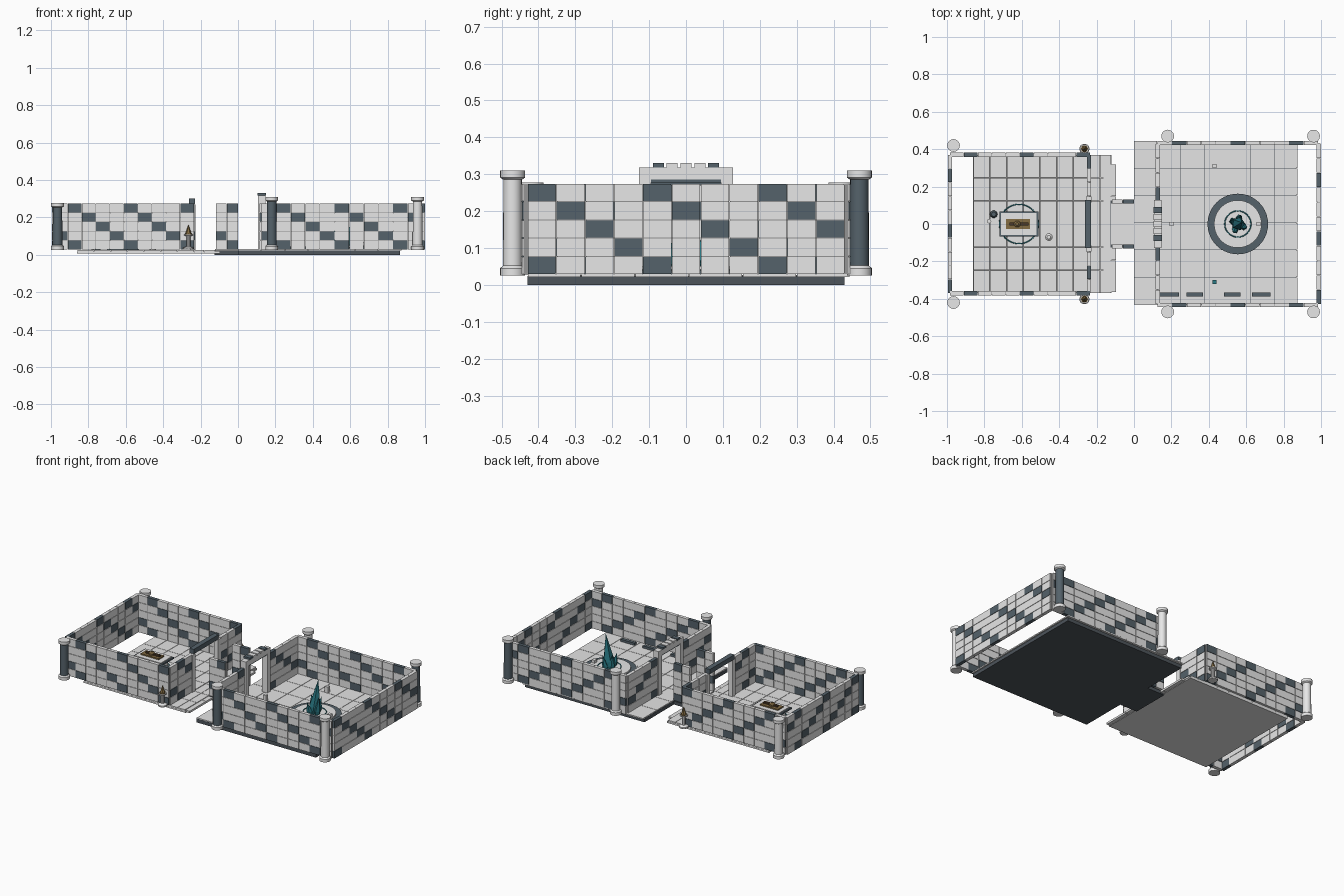
import bpy, bmesh, math
from mathutils import Matrix

if "Cube" in bpy.data.objects:
    bpy.data.objects.remove(bpy.data.objects["Cube"])

def mat(name, r, g, b):
    m = bpy.data.materials.new(name)
    m.diffuse_color = (r, g, b, 1)
    m.use_nodes = True
    m.node_tree.nodes["Principled BSDF"].inputs["Base Color"].default_value = m.diffuse_color
    return m

LIGHT = mat("pale stone", 0.81, 0.81, 0.81)
DARK = mat("slate stone", 0.09, 0.122, 0.145)
GROUT = mat("grout", 0.30, 0.30, 0.30)
FLOOR = mat("floor stone", 0.78, 0.78, 0.78)
SLAB = mat("slate slab", 0.075, 0.09, 0.105)
TEAL = mat("teal crystal", 0.022, 0.19, 0.23)
BRONZE = mat("bronze", 0.23, 0.15, 0.055)
BROWN = mat("dark brown", 0.07, 0.04, 0.02)

def finish(name, bm, mats):
    me = bpy.data.meshes.new(name)
    bm.to_mesh(me)
    bm.free()
    for m in mats:
        me.materials.append(m)
    ob = bpy.data.objects.new(name, me)
    bpy.context.collection.objects.link(ob)
    return ob

def add_box(bm, x0, x1, y0, y1, z0, z1, idx=0):
    M = Matrix.Translation(((x0 + x1) / 2, (y0 + y1) / 2, (z0 + z1) / 2)) @ \
        Matrix.Diagonal((x1 - x0, y1 - y0, z1 - z0, 1))
    vs = bmesh.ops.create_cube(bm, size=1, matrix=M)["verts"]
    for f in {f for v in vs for f in v.link_faces}:
        f.material_index = idx

def box(name, x0, x1, y0, y1, z0, z1, m):
    bm = bmesh.new()
    add_box(bm, x0, x1, y0, y1, z0, z1)
    return finish(name, bm, [m])

def lathe(name, x, y, profile, mats, seg=20, pick=None):
    """Turned shape from (radius, z) points."""
    bm = bmesh.new()
    rings = [[bm.verts.new((x + r * math.cos(2 * math.pi * i / seg),
                            y + r * math.sin(2 * math.pi * i / seg), z))
              for i in range(seg)] for r, z in profile]
    for k in range(len(rings) - 1):
        for i in range(seg):
            j = (i + 1) % seg
            f = bm.faces.new((rings[k][i], rings[k][j], rings[k + 1][j], rings[k + 1][i]))
            f.material_index = pick(k) if pick else 0
    bm.faces.new(rings[0][::-1])
    f = bm.faces.new(rings[-1])
    f.material_index = pick(len(rings) - 2) if pick else 0
    return finish(name, bm, mats)

def ring(name, x, y, z, radius, thick, m):
    bpy.ops.mesh.primitive_torus_add(location=(x, y, z), major_radius=radius, minor_radius=thick,
                                     major_segments=40, minor_segments=6)
    ob = bpy.context.object
    ob.name = name
    ob.data.materials.append(m)

Z0, Z1, T, GAP = 0.028, 0.275, 0.011, 0.0025

def wall(name, axis, at, a, b, cols, shift, skip=()):
    """Block wall with diagonal bands of slate blocks on a thin grout core."""
    bm = bmesh.new()
    w, h = (b - a) / cols, (Z1 - Z0) / 5

    def put(p, q, t, lo, hi, idx):
        if axis == "x":
            add_box(bm, p, q, at - t, at + t, lo, hi, idx)
        else:
            add_box(bm, at - t, at + t, p, q, lo, hi, idx)
    for c in range(cols):
        if c in skip:
            continue
        put(a + c * w + .002, a + c * w + w - .0005, T - 0.003, Z0 + .004, Z1 - .004, 2)
        for r in range(5):
            top = Z1 - r * h
            put(a + c * w + GAP / 2, a + (c + 1) * w - GAP / 2, T,
                top - h + GAP / 2, top - GAP / 2, 1 if (c - shift - r) % 4 == 0 else 0)
    return finish(name, bm, [LIGHT, DARK, GROUT])

def tiles(name, x0, x1, y0, y1, nx, ny, z0, z1):
    bm = bmesh.new()
    w, h = (x1 - x0) / nx, (y1 - y0) / ny
    for i in range(nx):
        for j in range(ny):
            add_box(bm, x0 + i * w + .0012, x0 + (i + 1) * w - .0012,
                    y0 + j * h + .0012, y0 + (j + 1) * h - .0012, z0, z1)
    return finish(name, bm, [FLOOR])

# Floors
box("large_room_slab", 0, 0.865, -0.43, 0.43, 0, 0.024, SLAB)
tiles("large_room_tiles", 0, 0.875, -0.43, 0.445, 7, 6, 0.022, 0.03)
box("passage_slab", -0.125, 0, -0.125, 0.125, 0, 0.022, SLAB)
tiles("passage_tiles", -0.125, 0, -0.11, 0.11, 1, 2, 0.02, 0.03)
box("small_room_slab", -0.86, -0.12, -0.37, 0.37, 0.006, 0.016, FLOOR)
box("small_room_grout", -0.858, -0.237, -0.368, 0.368, 0.016, 0.018, GROUT)
tiles("small_room_tiles", -0.86, -0.235, -0.37, 0.37, 7, 6, 0.016, 0.027)
tiles("porch_tiles", -0.235, -0.125, -0.37, 0.37, 2, 6, 0.016, 0.025)
tiles("porch_step", -0.165, -0.095, -0.365, 0.32, 1, 4, 0.008, 0.021)

# Walls
for side, s in (("front", -1), ("back", 1)):
    wall("large_room_%s_wall" % side, "x", s * 0.433, 0.125, 0.985, 11, 1)
    wall("small_room_%s_wall" % side, "x", s * 0.37, -0.985, -0.235, 10, 1)
    wall("passage_%s_wall" % side, "x", s * 0.12, -0.12, 0, 2, 1)
wall("large_room_end_wall", "y", 0.988, -0.43, 0.43, 11, 0)
wall("large_room_door_wall", "y", 0.127, -0.43, 0.43, 11, 3, (4, 5, 6))
wall("small_room_end_wall", "y", -0.983, -0.37, 0.37, 10, 0)
wall("small_room_door_wall", "y", -0.24, -0.37, 0.37, 10, 1, (3, 4, 5, 6))

# Doorways
for s in (-1, 1):
    lo, hi = sorted((s * 0.095, s * 0.128))
    box("large_door_jamb", 0.108, 0.146, lo, hi, 0.028, 0.29, LIGHT)
    lo, hi = sorted((s * 0.115, s * 0.148))
    box("small_door_jamb", -0.256, -0.226, lo, hi, 0.027, 0.27, LIGHT)
box("large_door_lintel", 0.108, 0.146, -0.128, 0.128, 0.285, 0.318, LIGHT)
box("large_door_rim", 0.112, 0.142, -0.095, 0.095, 0.277, 0.285, DARK)
for i in range(5):
    y = -0.075 + i * 0.0375
    box("lintel_block", 0.104, 0.150, y - .015, y + .015, 0.318, 0.33, LIGHT if i % 4 else DARK)
box("small_door_lintel", -0.262, -0.230, -0.128, 0.128, 0.27, 0.30, DARK)

# Corner columns
def column(x, y, z0, z1, shaft):
    prof = [(.034, z0), (.034, z0 + .02), (.026, z0 + .027), (.025, z1 - .025),
            (.034, z1 - .019), (.034, z1)]
    lathe("corner_column", x, y, prof, [LIGHT, shaft], pick=lambda k: 1 if k == 2 else 0)

for x, y, m in ((.18, -.47, DARK), (.18, .47, LIGHT), (.96, -.47, LIGHT), (.96, .47, DARK)):
    column(x, y, 0.025, 0.31, m)
column(-.965, -.42, 0.027, 0.278, DARK)
column(-.965, .42, 0.027, 0.278, LIGHT)

# Torches beside the small room
for s in (-1, 1):
    lathe("torch_stand", -0.265, s * 0.402,
          [(.028, .028), (.028, .038), (.011, .045), (.011, .10), (.024, .104), (.024, .11)],
          [LIGHT], 10)
    lathe("torch_bowl", -0.265, s * 0.402, [(.019, .11), (.019, .115)], [BRONZE], 8)
    lathe("torch_flame", -0.265, s * 0.402, [(.016, .115), (.009, .135), (.001, .16)], [BRONZE], 6)

# Round dais with a crystal cluster
cx = 0.555
lathe("dais", cx, 0, [(.162, .03), (.162, .04), (.127, .041), (.127, .05), (.085, .051), (.03, .051)],
      [DARK, LIGHT], 40, lambda k: 1 if k >= 2 else 0)
ring("rune_ring", cx, 0, 0.054, 0.07, 0.003, TEAL)
for i, (dx, dy, r, h, lx, ly) in enumerate(((0, 0, .036, .212, .02, .008), (.026, -.012, .02, .12, .022, -.01),
                                            (-.024, .012, .02, .10, -.015, .012), (.006, .028, .018, .09, .01, .02),
                                            (-.012, -.028, .018, .08, -.01, -.02))):
    bm = bmesh.new()
    vs = [bm.verts.new((cx + dx + lx * t + q * r * math.cos(a), dy + ly * t + q * r * math.sin(a), .05 + h * t))
          for t, q in ((0, .95), (.2, 1), (1, .03))
          for a in [2 * math.pi * k / 5 + i for k in range(5)]]
    for k in range(2):
        for j in range(5):
            n = (j + 1) % 5
            bm.faces.new((vs[k * 5 + j], vs[k * 5 + n], vs[k * 5 + 5 + n], vs[k * 5 + 5 + j]))
    bm.faces.new(vs[4::-1])
    bm.faces.new(vs[10:])
    finish("crystal_spike", bm, [TEAL])

# Small posts and wall-side slabs in the large room
for x, y, m in ((.43, .31, LIGHT), (.43, -.31, TEAL), (.2, 0, LIGHT), (.665, 0, LIGHT)):
    box("floor_post", x - .011, x + .011, y - .011, y + .011, 0.03, 0.07, m)
for x0, x1 in ((.13, .24), (.28, .37), (.48, .57), (.63, .73)):
    box("low_bench", x0, x1, -.388, -.366, 0.03, 0.045, DARK)

# Altar with a bronze relic
ax = -0.615
ring("altar_rune_ring", ax, 0, 0.03, 0.105, 0.003, TEAL)
box("altar_base", ax - .085, ax + .085, -.052, .052, 0.027, 0.045, DARK)
box("altar_body", ax - .075, ax + .075, -.045, .045, 0.045, 0.09, LIGHT)
box("altar_rim", ax - .105, ax + .105, -.067, .067, 0.09, 0.10, DARK)
box("altar_top", ax - .095, ax + .095, -.058, .058, 0.10, 0.106, LIGHT)
box("relic_plate", ax - .07, ax + .06, -.028, .028, 0.106, 0.114, BRONZE)
box("relic_bar", ax - .05, ax + .05, -.008, .008, 0.114, 0.124, BROWN)
lathe("relic_knob", ax - .01, 0, [(.018, .114), (.018, .125), (.008, .132)], [BRONZE], 10)

# Loose pots near the altar
lathe("dark_pot", -.75, .052, [(.014, .027), (.02, .045), (.012, .06)], [DARK], 10)
lathe("pale_pot", -.455, -.07, [(.017, .027), (.019, .035), (.01, .042)], [LIGHT], 10)
lathe("pale_cup", -.775, .015, [(.008, .027), (.012, .04)], [LIGHT], 8)

# Smooth the turned parts
for ob in bpy.data.objects:
    if ob.name.startswith(("corner_column", "dais", "rune_ring", "altar_rune")):
        bpy.ops.object.select_all(action="DESELECT")
        ob.select_set(True)
        bpy.context.view_layer.objects.active = ob
        bpy.ops.object.shade_smooth_by_angle()
